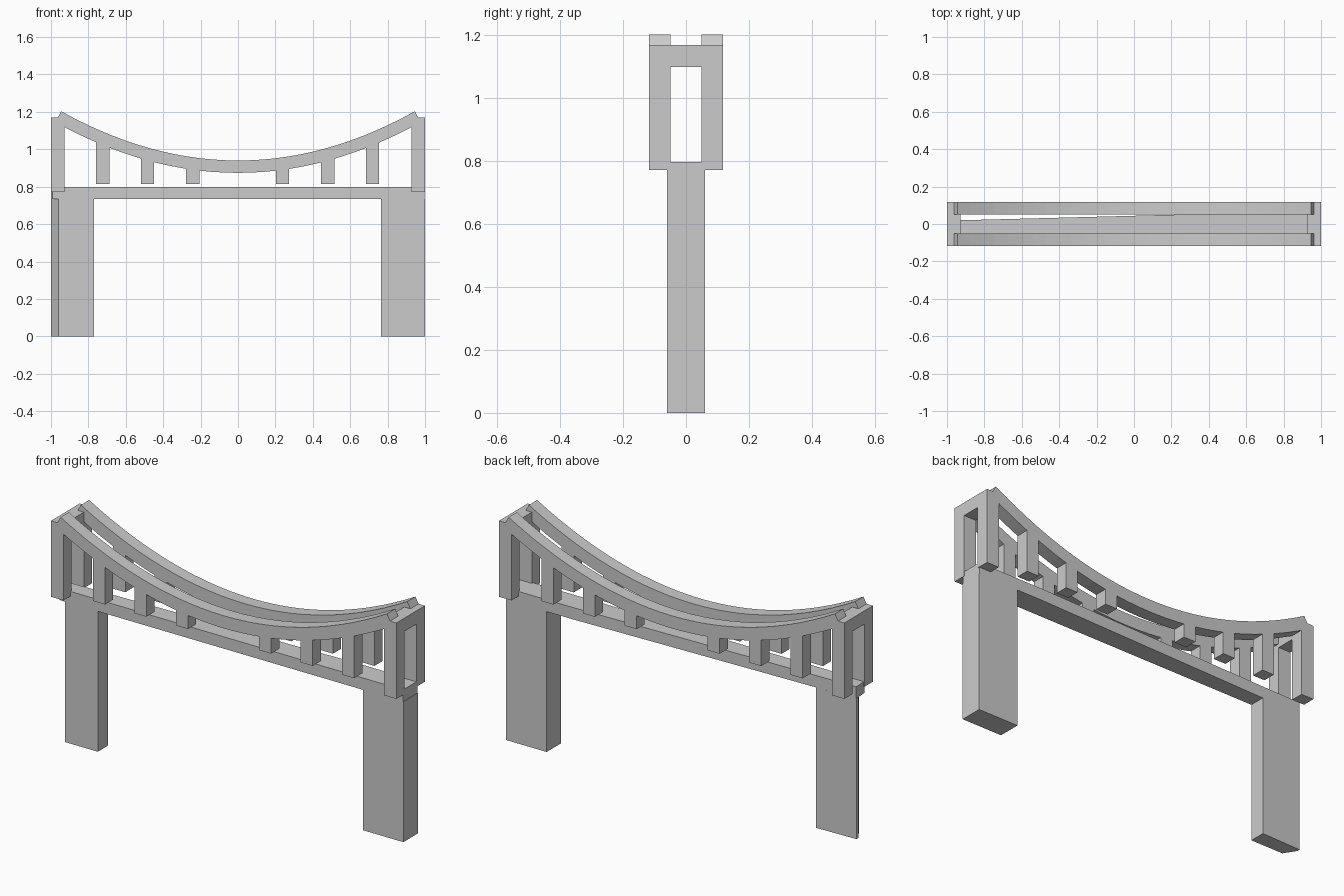
import bpy, bmesh
from mathutils import Vector

if "Cube" in bpy.data.objects:
    bpy.data.objects.remove(bpy.data.objects["Cube"])


def prism(name, pts, vec):
    """Extrude a closed planar outline along vec."""
    bm = bmesh.new()
    face = bm.faces.new([bm.verts.new(p) for p in pts])
    ext = bmesh.ops.extrude_face_region(bm, geom=[face])
    verts = [v for v in ext["geom"] if isinstance(v, bmesh.types.BMVert)]
    bmesh.ops.translate(bm, verts=verts, vec=Vector(vec))
    bmesh.ops.recalc_face_normals(bm, faces=bm.faces)
    me = bpy.data.meshes.new(name)
    bm.to_mesh(me)
    bm.free()
    ob = bpy.data.objects.new(name, me)
    bpy.context.collection.objects.link(ob)
    return ob


def plan(name, outline, z0, z1):
    return prism(name, [(x, y, z0) for x, y in outline], (0, 0, z1 - z0))


def box(name, x0, x1, y0, y1, z0, z1):
    return plan(name, [(x0, y0), (x1, y0), (x1, y1), (x0, y1)], z0, z1)


Y_IN, Y_OUT = 0.05, 0.118    # side rail depth range
HALF = 0.06                  # half width of deck and piers


# The deck's back edge tapers toward the left end
def back(x):
    return min(HALF, 0.018 + (x + 1) * 0.026)


# Deck
plan("deck", [(-0.993, -HALF), (0.998, -HALF), (0.998, HALF), (0.62, HALF),
              (-0.998, back(-1)), (-0.998, 0.0)], 0.735, 0.797)

# Piers: right one is square, left one has a bevelled outer corner
plan("right_pier", [(0.765, -HALF), (1, -HALF), (1, HALF), (0.765, HALF)], 0, 0.735)
plan("left_pier", [(-0.96, -HALF), (-0.77, -HALF), (-0.77, back(-0.77)),
                   (-1, back(-1)), (-1, 0.003)], 0, 0.735)

# End portals, each one a pair of posts under a crossbar
for side, s in (("left", -1), ("right", 1)):
    yz = [(-Y_OUT, 0.772), (-Y_IN, 0.772), (-Y_IN, 1.10), (Y_IN, 1.10),
          (Y_IN, 0.772), (Y_OUT, 0.772), (Y_OUT, 1.17), (-Y_OUT, 1.17)]
    prism(side + "_portal", [(s * 0.928, y, z) for y, z in yz], (s * 0.072, 0, 0))

# Sagging cables: parabola with constant thickness
SPAN, SAG, LOW, THICK, N = 0.945, 0.263, 0.94, 0.066, 28


def cable_z(x):
    return LOW + SAG * (x / SPAN) ** 2


top, bottom = [], []
for i in range(N + 1):
    x = -SPAN + 2 * SPAN * i / N
    normal = Vector((2 * SAG * x / SPAN ** 2, -1)).normalized() * THICK
    top.append((x, cable_z(x)))
    bottom.append((x + normal.x, cable_z(x) + normal.y))

for side, y0 in (("front", -Y_OUT), ("back", Y_IN)):
    depth = Y_OUT - Y_IN
    prism(side + "_cable", [(x, y0, z) for x, z in top + bottom[::-1]], (0, depth, 0))
    # Hangers below each cable
    for k, c in enumerate((-0.723, -0.483, -0.242, 0.239, 0.48, 0.72)):
        box(f"{side}_hanger_{k + 1}", c - 0.035, c + 0.035, y0, y0 + depth,
            0.815, cable_z(c) - 0.04)
